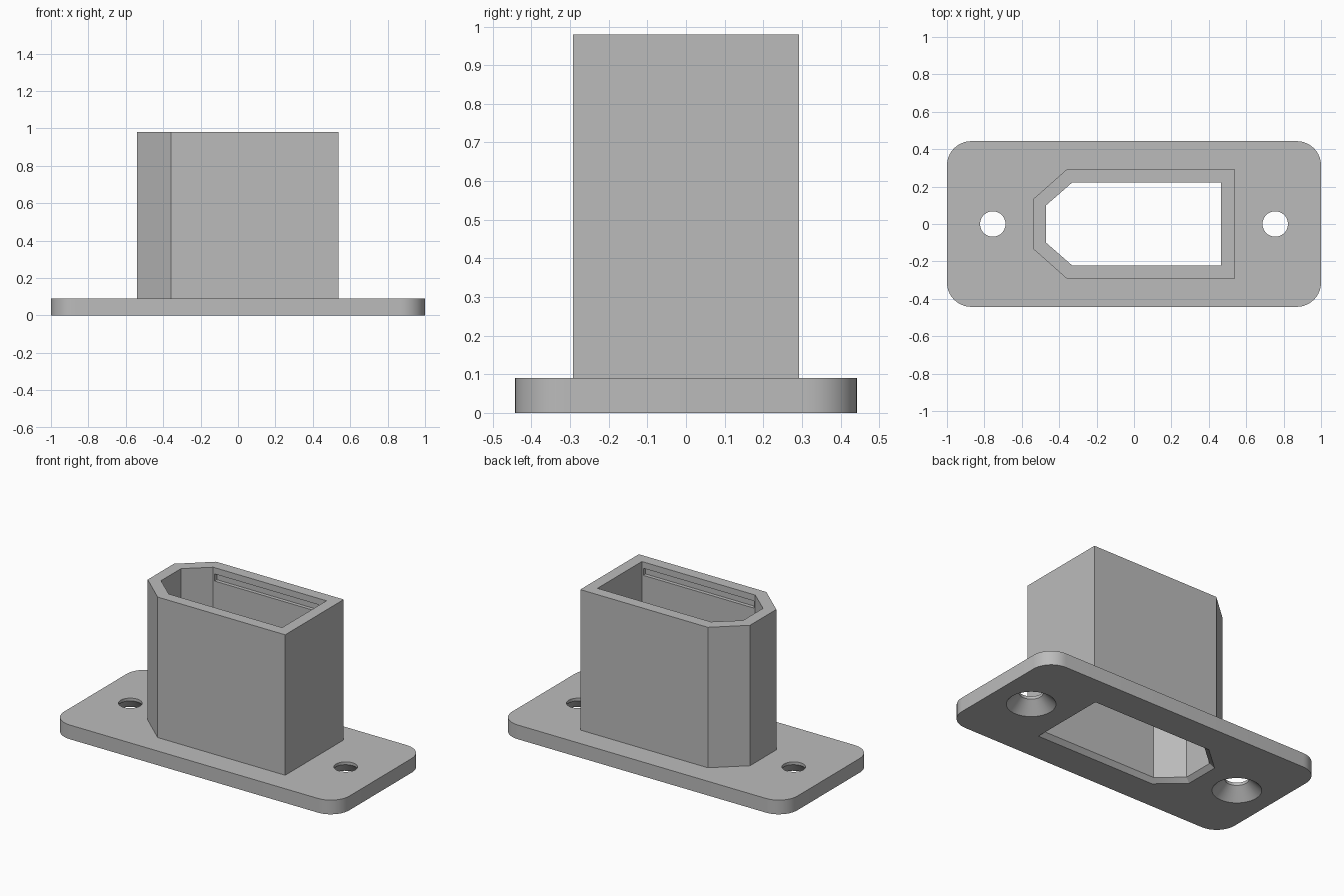
import bpy, bmesh
from math import sin, cos, pi, radians

if "Cube" in bpy.data.objects:
    bpy.data.objects.remove(bpy.data.objects["Cube"], do_unlink=True)

PLATE_TOP = 0.09
TOP = 0.98

grey = bpy.data.materials.new("plain grey")
grey.use_nodes = True
grey.diffuse_color = (0.5, 0.5, 0.5, 1)
grey.node_tree.nodes["Principled BSDF"].inputs["Base Color"].default_value = (0.5, 0.5, 0.5, 1)


def loft(name, sections):
    """Closed solid through a list of (outline, z) sections."""
    bm = bmesh.new()
    rings = [[bm.verts.new((x, y, z)) for x, y in outline] for outline, z in sections]
    bm.faces.new(rings[0][::-1])
    bm.faces.new(rings[-1])
    n = len(rings[0])
    for low, high in zip(rings, rings[1:]):
        for i in range(n):
            j = (i + 1) % n
            bm.faces.new((low[i], low[j], high[j], high[i]))
    bmesh.ops.recalc_face_normals(bm, faces=bm.faces)
    mesh = bpy.data.meshes.new(name)
    bm.to_mesh(mesh)
    bm.free()
    mesh.materials.append(grey)
    obj = bpy.data.objects.new(name, mesh)
    bpy.context.collection.objects.link(obj)
    return obj


def circle(cx, cy, r, steps=48):
    return [(cx + r * cos(2 * pi * i / steps), cy + r * sin(2 * pi * i / steps))
            for i in range(steps)]


def rectangle(x0, x1, y0, y1):
    return [(x0, y0), (x1, y0), (x1, y1), (x0, y1)]


def rounded_rectangle(hx, hy, r, steps=10):
    points = []
    for k, (sx, sy) in enumerate([(1, 1), (-1, 1), (-1, -1), (1, -1)]):
        for i in range(steps + 1):
            a = pi / 2 * (k + i / steps)
            points.append((sx * (hx - r) + r * cos(a), sy * (hy - r) + r * sin(a)))
    return points


def sleeve_outline(grow):
    """Rectangle with two clipped corners on its right end, offset outward by grow."""
    x0, x1, hy = -0.47 - grow, 0.465 + grow, 0.222 + grow
    xc, yc = -0.33 - 0.4 * grow, 0.1 + 0.44 * grow
    return [(x0, -yc), (xc, -hy), (x1, -hy), (x1, hy), (xc, hy), (x0, yc)]


def combine(target, tool, operation):
    tool.hide_render = True
    mod = target.modifiers.new("combine", "BOOLEAN")
    mod.operation = operation
    mod.solver = "EXACT"
    mod.object = tool
    bpy.ops.object.select_all(action="DESELECT")
    bpy.context.view_layer.objects.active = target
    target.select_set(True)
    bpy.ops.object.modifier_apply(modifier=mod.name)
    bpy.data.objects.remove(tool, do_unlink=True)


# Flange plate with the sleeve standing on it
body = loft("flanged_sleeve", [(rounded_rectangle(1, 0.443, 0.13), 0),
                               (rounded_rectangle(1, 0.443, 0.13), PLATE_TOP)])
wall = sleeve_outline(0.071)
combine(body, loft("sleeve_wall", [(wall, 0.05), (wall, TOP)]), "UNION")

# Through opening with a flared lower mouth
combine(body, loft("opening_cutter", [(sleeve_outline(0.055), -0.025),
                                      (sleeve_outline(0), 0.025),
                                      (sleeve_outline(0), TOP + 0.1)]), "DIFFERENCE")

for side in (-1, 1):
    # Screw holes, countersunk from below
    cx = side * 0.755
    combine(body, loft("screw_hole_cutter", [(circle(cx, 0, 0.16), -0.02),
                                             (circle(cx, 0, 0.068), 0.072),
                                             (circle(cx, 0, 0.068), 0.2)]), "DIFFERENCE")
    # Latch grooves inside the long walls
    y0, y1 = sorted((side * 0.19, side * 0.245))
    groove = rectangle(-0.32, 0.455, y0, y1)
    combine(body, loft("groove_cutter", [(groove, TOP - 0.085), (groove, TOP - 0.04)]),
            "DIFFERENCE")

# Smooth the rounded corners and holes, keep the edges sharp
bpy.ops.object.select_all(action="DESELECT")
bpy.context.view_layer.objects.active = body
body.select_set(True)
bpy.ops.object.shade_smooth_by_angle(angle=radians(30))
